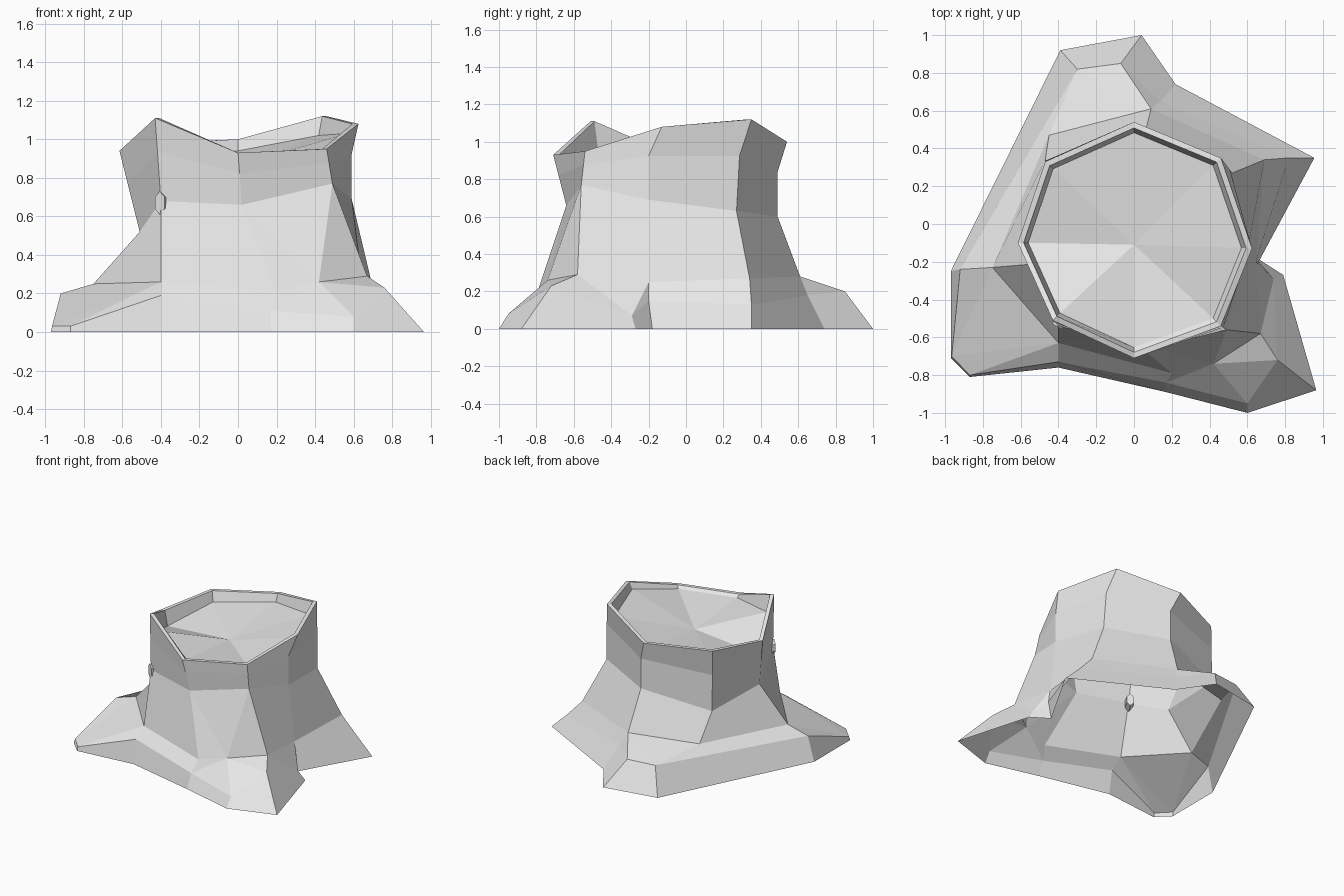
import bpy
import bmesh
from mathutils import Vector

default_cube = bpy.data.objects.get("Cube")
if default_cube:
    bpy.data.objects.remove(default_cube, do_unlink=True)

# One flat grey for the whole stump
grey = bpy.data.materials.new("weathered_grey")
grey.use_nodes = True
grey.diffuse_color = (0.8, 0.8, 0.8, 1)
grey.node_tree.nodes["Principled BSDF"].inputs["Base Color"].default_value = (0.8, 0.8, 0.8, 1)


def finish(bm, name):
    """Triangulate the large side polygons and make a flat shaded object."""
    big = [f for f in bm.faces if len(f.verts) > 4]
    bmesh.ops.triangulate(bm, faces=big)
    mesh = bpy.data.meshes.new(name)
    bm.to_mesh(mesh)
    bm.free()
    mesh.materials.append(grey)
    obj = bpy.data.objects.new(name, mesh)
    bpy.context.collection.objects.link(obj)
    return obj


columns = []


def column(rim, waist, knee, shoulder, foot, pull=0.4, toes=(), brow=None):
    """One bark ridge from rim to ground; toes are root corners after it,
    brow is a bulge on the bark above those corners."""
    rim, waist = Vector(rim), Vector(waist)
    neck = rim.lerp(waist, pull)
    neck.z = rim.z + (waist.z - rim.z) * 0.4
    columns.append(dict(
        trunk=[rim, neck, waist, Vector(knee)], brow=brow,
        roots=[(Vector(shoulder), Vector((*foot, 0)))]
        + [(Vector(s), Vector((*f, 0))) for s, f in toes]))


# Front ridge, with the left front root toe beside it
column(rim=(0, -.71, .93), waist=(.02, -.64, .66), knee=(.2, -.79, .21),
       shoulder=(.17, -.84, .11), foot=(.17, -.89),
       toes=[((.6, -.95, .08), (.6, -1))], brow=(.42, -.74, .26))
# Left front ridge running out into its root
column(rim=(.46, -.54, .95), waist=(.49, -.56, .77), knee=(.67, -.58, .29),
       shoulder=(.76, -.72, .23), foot=(.965, -.88),
       toes=[((.74, -.29, .07), (.79, -.27))])
# Left ridge
column(rim=(.625, -.13, 1.08), waist=(.59, -.2, .69), knee=(.645, -.2, .25),
       shoulder=(.66, -.2, .15), foot=(.65, -.18), pull=1)
# Left back ridge and pointed root
column(rim=(.46, .35, 1.12), waist=(.52, .27, .63), knee=(.69, .34, .27),
       shoulder=(.82, .35, .13), foot=(.955, .35), pull=.8)
# Back ridge, with the back root
column(rim=(0, .54, 1), waist=(.06, .49, .6), knee=(.09, .61, .28),
       shoulder=(.14, .65, .18), foot=(.22, .74), pull=1,
       toes=[((-.07, .85, .2), (.04, 1))])
# Right back ridge
column(rim=(-.47, .33, .98), waist=(-.47, .34, .5), knee=(-.45, .47, .28),
       shoulder=(-.3, .82, .2), foot=(-.39, .92))
# Right ridge, with the blunt right front root
column(rim=(-.615, -.1, .94), waist=(-.51, -.21, .52), knee=(-.75, -.23, .25),
       shoulder=(-.92, -.24, .2), foot=(-.97, -.25),
       toes=[((-.965, -.7, .03), (-.97, -.71)),
             ((-.87, -.8, .03), (-.87, -.81))])
# Right front ridge
column(rim=(-.43, -.51, 1.11), waist=(-.4, -.54, .68), knee=(-.4, -.63, .26),
       shoulder=(-.4, -.73, .19), foot=(-.4, -.76))

# Bark shell, open underneath
bm = bmesh.new()
for col in columns:
    col["tv"] = [bm.verts.new(p) for p in col["trunk"]]
    col["rv"] = [tuple(bm.verts.new(p) for p in pair) for pair in col["roots"]]


def fan(middle, ring):
    for p, q in zip(ring, ring[1:] + ring[:1]):
        bm.faces.new((p, q, middle))


pairs = list(zip(columns, columns[1:] + columns[:1]))
for a, b in pairs:
    at, bt = a["tv"], b["tv"]
    for i in range(2):
        bm.faces.new((at[i], at[i + 1], bt[i + 1], bt[i]))
    chain = a["rv"] + b["rv"][:1]
    slope = [at[3]] + [s for s, f in chain] + [bt[3]]
    if a["brow"]:
        fan(bm.verts.new(a["brow"]), [at[2]] + slope + [bt[2]])
    else:
        bm.faces.new((at[2], at[3], bt[3], bt[2]))
        bm.faces.new(slope)
    for (s0, f0), (s1, f1) in zip(chain, chain[1:]):
        bm.faces.new((s0, f0, f1, s1))

# Thin rim, inner wall and slanting cut surface with a sunken middle
centre = Vector((0, -.09, 0))


def shrink(point, factor, z):
    p = centre + (point - centre) * factor
    p.z = z
    return bm.verts.new(p)


rims = [col["trunk"][0] for col in columns]
inner = [shrink(p, .95, p.z) for p in rims]
floor_heights = [.91, .93, 1.03, 1.02, .94, .9, .82, .97]
floor = [shrink(p, .91, z) for p, z in zip(rims, floor_heights)]
for i, (a, b) in enumerate(pairs):
    j = (i + 1) % len(columns)
    bm.faces.new((a["tv"][0], b["tv"][0], inner[j], inner[i]))
    bm.faces.new((inner[i], inner[j], floor[j], floor[i]))
fan(bm.verts.new((0, -.11, .865)), floor)
finish(bm, "stump_bark")

# Small sunken knot on the right front ridge
bm = bmesh.new()
bmesh.ops.create_cone(bm, cap_ends=True, segments=6, radius1=.03, radius2=.035, depth=.08)
for v in bm.verts:
    v.co.y *= 1.7
knot = finish(bm, "bark_knot")
knot.location = (-.385, -.51, .67)
knot.rotation_euler = Vector((-.5, -.8, 0)).to_track_quat("Z", "Y").to_euler()
